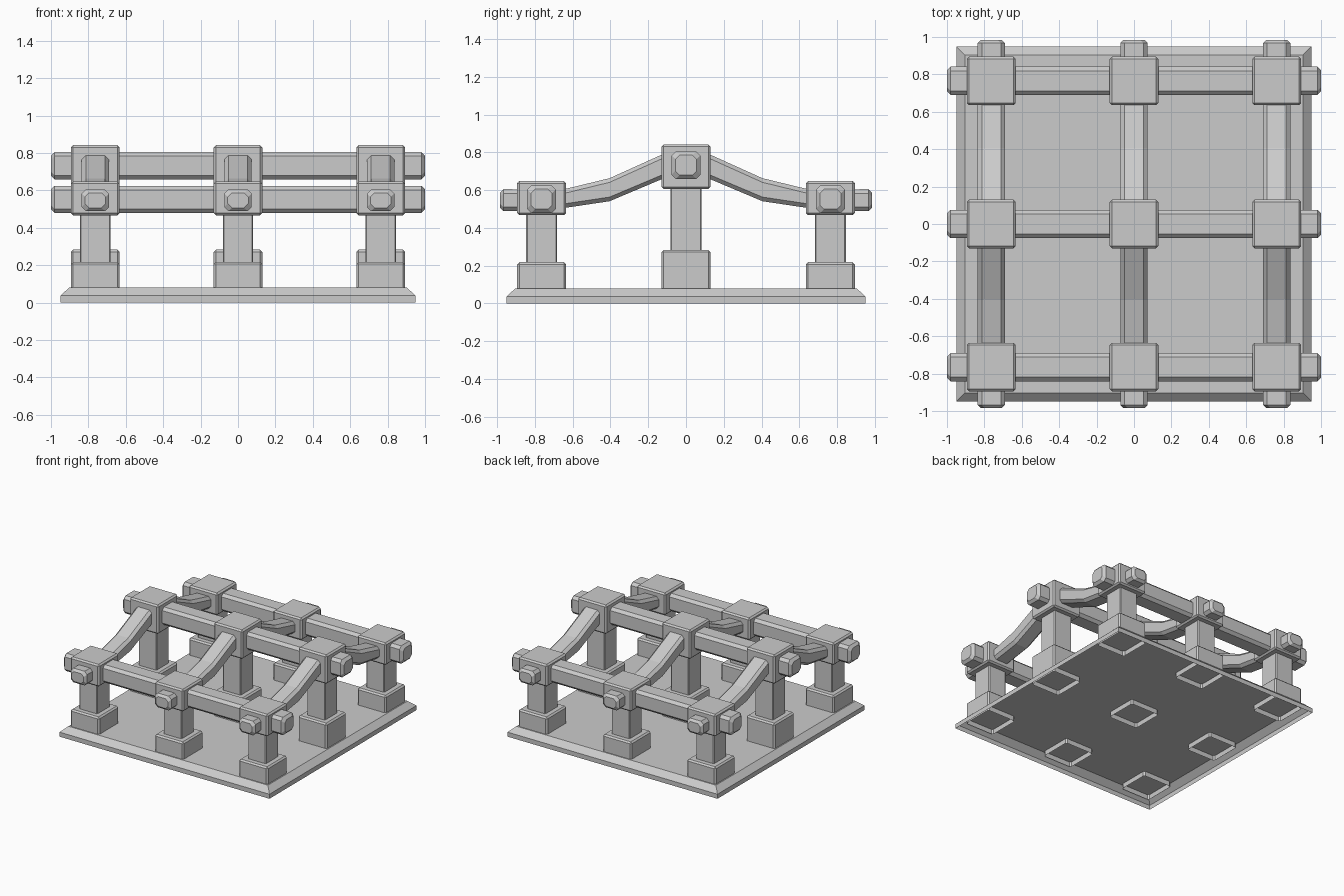
import bpy, bmesh
from mathutils import Vector

if "Cube" in bpy.data.objects:
    bpy.data.objects.remove(bpy.data.objects["Cube"])

XS = (-0.763, 0.0, 0.763)
ROWS = (-0.765, 0.0, 0.765)


def finish(name, bm):
    bmesh.ops.recalc_face_normals(bm, faces=bm.faces)
    me = bpy.data.meshes.new(name)
    bm.to_mesh(me)
    bm.free()
    ob = bpy.data.objects.new(name, me)
    bpy.context.collection.objects.link(ob)
    return ob


def block(name, x, y, z0, z1, width, bevel, open_bottom=False):
    """Bevelled square block, optionally left open underneath."""
    bm = bmesh.new()
    bmesh.ops.create_cube(bm, size=1)
    for v in bm.verts:
        v.co = Vector((x + v.co.x * width, y + v.co.y * width,
                       z0 if v.co.z < 0 else z1))
    mid = (z0 + z1) / 2
    edges = [e for e in bm.edges
             if not open_bottom or max(v.co.z for v in e.verts) > mid]
    bmesh.ops.bevel(bm, geom=edges, offset=bevel, segments=1,
                    affect='EDGES', profile=0.5)
    if open_bottom:
        low = [f for f in bm.faces if all(v.co.z < z0 + 1e-4 for v in f.verts)]
        bmesh.ops.delete(bm, geom=low, context='FACES_ONLY')
    return finish(name, bm)


def loft(name, rings, caps=(True, True)):
    """Skin a list of equal-length point rings."""
    bm = bmesh.new()
    vr = [[bm.verts.new(p) for p in r] for r in rings]
    n = len(vr[0])
    for a, b in zip(vr, vr[1:]):
        for i in range(n):
            j = (i + 1) % n
            bm.faces.new((a[i], a[j], b[j], b[i]))
    if caps[0]:
        bm.faces.new(vr[0])
    if caps[1]:
        bm.faces.new(vr[-1])
    return finish(name, bm)


def octagon(w, h, c):
    """Chamfered rectangle with half sizes w, h."""
    return [(w, h - c), (w - c, h), (c - w, h), (-w, h - c),
            (-w, c - h), (c - w, -h), (w - c, -h), (w, c - h)]


# base plate: chamfered shell, open underneath
def square(r, z):
    return [(-r, -r, z), (r, -r, z), (r, r, z), (-r, r, z)]


loft("base_plate", [square(0.95, 0), square(0.95, 0.037), square(0.903, 0.08)],
     (False, True))

# pillars: plinth, column and cap at each grid point, taller in the middle row
for y in ROWS:
    middle = y == 0
    plinth_top = 0.283 if middle else 0.218
    cap_z0, cap_z1 = (0.605, 0.842) if middle else (0.467, 0.648)
    for x in XS:
        block("plinth", x, y, 0.04, plinth_top, 0.26, 0.012, True)
        block("column", x, y, plinth_top - 0.02, cap_z0 + 0.02, 0.163, 0.006)
        block("cap_block", x, y, cap_z0, cap_z1, 0.26, 0.012)

# straight beams along x
for y in ROWS:
    z = 0.732 if y == 0 else 0.552
    rings = []
    for x, s in ((-1, 0.02), (-0.98, 0), (0.98, 0), (1, 0.02)):
        rings.append([(x, y + a, z + b)
                      for a, b in octagon(0.076 - s, 0.073 - s, 0.022)])
    loft("long_beam", rings)

# sagging beams along y, rising to the middle row (centre height, half height)
half = [(-0.985, 0.547, 0.040, 0.055), (-0.967, 0.547, 0.058, 0.073),
        (-0.765, 0.547, 0.056, 0.073), (-0.64, 0.556, 0.050, 0.073),
        (-0.405, 0.602, 0.061, 0.073), (-0.13, 0.722, 0.065, 0.073)]
path = half + [(-y, z, h, w) for y, z, h, w in reversed(half)]
for x in XS:
    loft("curved_beam", [[(x + a, y, z + b) for a, b in octagon(w, h, 0.022)]
                         for y, z, h, w in path])
